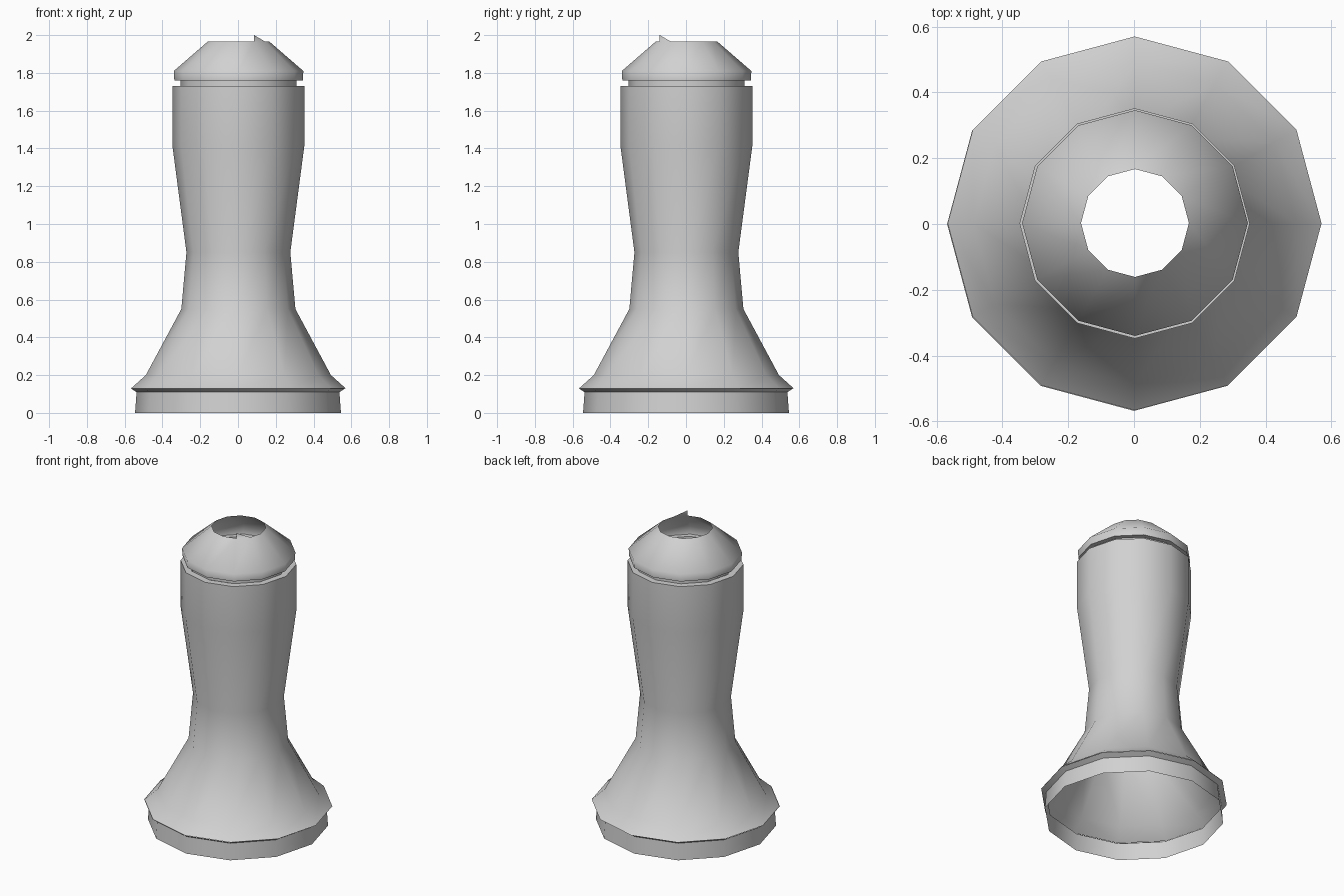
import bpy, bmesh, math

cube = bpy.data.objects.get("Cube")
if cube:
    bpy.data.objects.remove(cube, do_unlink=True)

SIDES = 12

grey = bpy.data.materials.new("plain grey")
grey.use_nodes = True
colour = (0.64, 0.64, 0.64, 1)
grey.diffuse_color = colour
grey.node_tree.nodes["Principled BSDF"].inputs["Base Color"].default_value = colour


def ring_point(radius, z, step, offset):
    a = 2 * math.pi * step / SIDES
    return (radius * math.cos(a) + offset, radius * math.sin(a) + offset, z)


def lathe(name, profile, offset=0.0, tip_height=None):
    """Open shell turned around z from (radius, height) pairs, bottom to top."""
    bm = bmesh.new()
    rings = [[bm.verts.new(ring_point(r, z, i, offset)) for i in range(SIDES)]
             for r, z in profile]
    for low, high in zip(rings, rings[1:]):
        for i in range(SIDES):
            j = (i + 1) % SIDES
            bm.faces.new((low[i], low[j], high[j], high[i]))
    # Small raised sliver on the rim, at the front left
    if tip_height:
        r = profile[-1][0]
        tip = bm.verts.new(ring_point(r, tip_height, SIDES - 2, offset))
        bm.faces.new((rings[-1][-2], rings[-1][-1], tip))
    mesh = bpy.data.meshes.new(name)
    bm.to_mesh(mesh)
    bm.free()
    mesh.materials.append(grey)
    obj = bpy.data.objects.new(name, mesh)
    bpy.context.collection.objects.link(obj)
    bpy.ops.object.select_all(action="DESELECT")
    obj.select_set(True)
    bpy.context.view_layer.objects.active = obj
    bpy.ops.object.shade_smooth_by_angle(angle=math.radians(55))
    return obj


# Foot band with the overhanging rim
lathe("base_band", [(0.545, 0), (0.537, 0.11), (0.568, 0.13)])

# Flared skirt, waist and straight upper column, ending in a flat ledge
lathe("column", [(0.568, 0.13), (0.49, 0.2), (0.302, 0.55), (0.275, 0.85),
                 (0.35, 1.42), (0.35, 1.73), (0.308, 1.73)], 0.002)

# Groove and sloping cap with an open top
lathe("cap", [(0.308, 1.73), (0.308, 1.76), (0.34, 1.76), (0.343, 1.81),
              (0.164, 1.965)], 0.003, tip_height=2.0)
